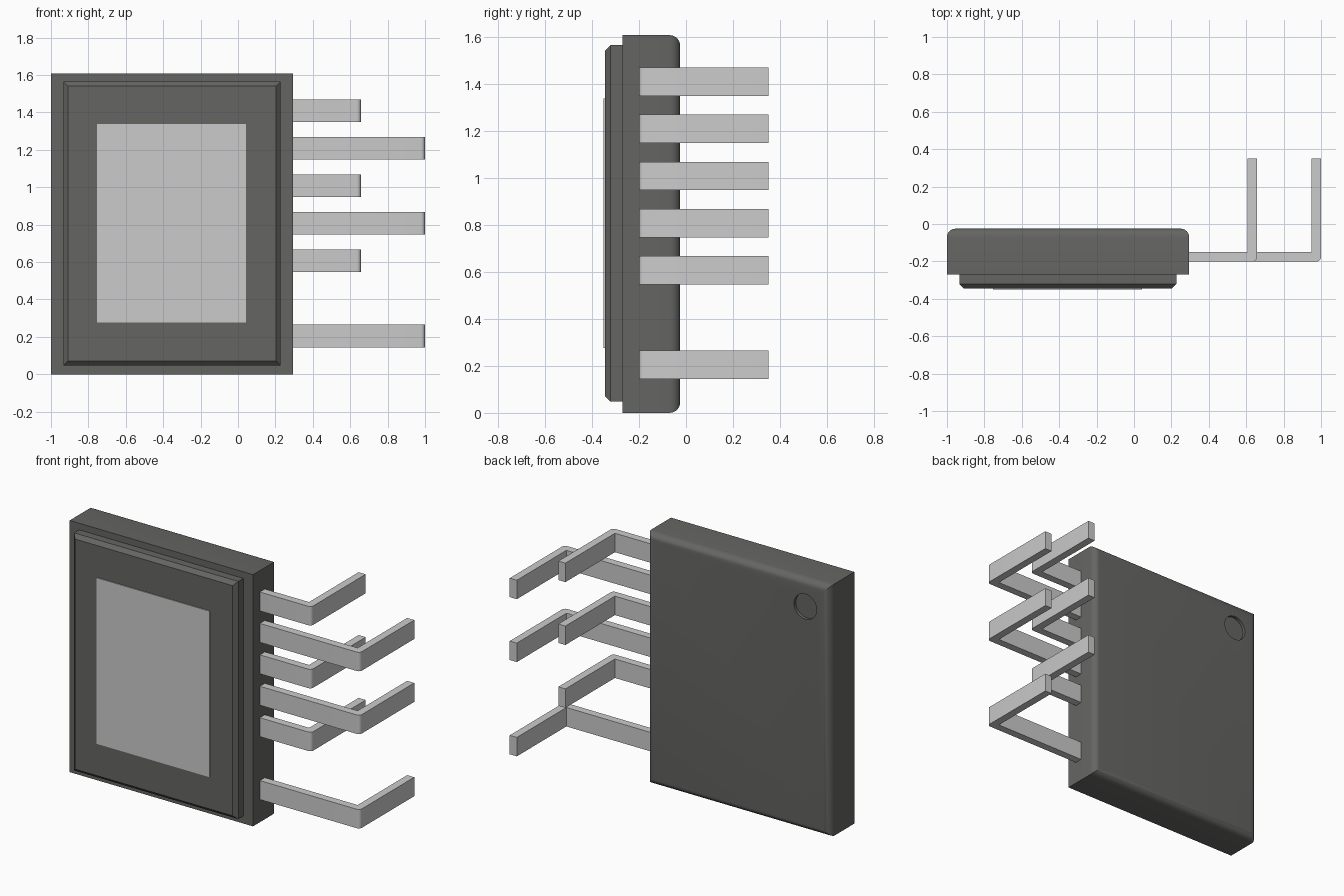
import bpy, bmesh, math
from mathutils import Matrix, Vector

if "Cube" in bpy.data.objects:
    bpy.data.objects.remove(bpy.data.objects["Cube"])


def material(name, value):
    m = bpy.data.materials.new(name)
    m.diffuse_color = (value, value, value * 0.97, 1)
    m.use_nodes = True
    m.node_tree.nodes["Principled BSDF"].inputs["Base Color"].default_value = m.diffuse_color
    return m


DARK = material("dark_plastic", 0.13)
METAL = material("light_metal", 0.62)


def finish(bm, name, mat, smooth=False):
    bmesh.ops.recalc_face_normals(bm, faces=bm.faces)
    me = bpy.data.meshes.new(name)
    bm.to_mesh(me)
    bm.free()
    ob = bpy.data.objects.new(name, me)
    bpy.context.collection.objects.link(ob)
    me.materials.append(mat)
    if smooth:
        shade(ob)
    return ob


def shade(ob):
    bpy.ops.object.select_all(action='DESELECT')
    ob.select_set(True)
    bpy.context.view_layer.objects.active = ob
    bpy.ops.object.shade_smooth_by_angle(angle=math.radians(30))


def box_bm(lo, hi):
    lo, hi = Vector(lo), Vector(hi)
    bm = bmesh.new()
    bmesh.ops.create_cube(bm, size=1, matrix=Matrix.Translation((lo + hi) / 2)
                          @ Matrix.Diagonal((*(hi - lo), 1)))
    return bm


def bevel_y_side(bm, y, amount, segments):
    edges = [e for e in bm.edges if all(abs(v.co.y - y) < 1e-4 for v in e.verts)]
    bmesh.ops.bevel(bm, geom=edges, offset=amount, segments=segments,
                    profile=0.5, affect='EDGES')


# Main housing with rounded back edges
bm = box_bm((-1, -0.27, 0), (0.295, -0.025, 1.607))
bevel_y_side(bm, -0.025, 0.045, 6)
body = finish(bm, "housing", DARK)

# Round orientation dimple sunk into the back
bm = bmesh.new()
bmesh.ops.create_cone(bm, cap_ends=True, segments=40, radius1=0.08, radius2=0.08, depth=0.1,
                      matrix=Matrix.Translation((-0.825, 0.005, 1.432))
                      @ Matrix.Rotation(math.pi / 2, 4, 'X'))
cutter = finish(bm, "dimple_cutter", DARK)
cutter.hide_render = True
mod = body.modifiers.new("dimple", 'BOOLEAN')
mod.object = cutter
mod.operation = 'DIFFERENCE'
mod.solver = 'EXACT'
bpy.context.view_layer.objects.active = body
bpy.ops.object.modifier_apply(modifier=mod.name)
bpy.data.objects.remove(cutter)
shade(body)

# Raised front plate with chamfered rim
bm = box_bm((-0.933, -0.345, 0.048), (0.227, -0.265, 1.565))
bevel_y_side(bm, -0.345, 0.024, 1)
finish(bm, "front_plate", DARK)

# Exposed metal pad
finish(box_bm((-0.755, -0.35, 0.277), (0.043, -0.335, 1.337)), "heat_pad", METAL)


# Bent leads: L profile extruded along z
def lead(name, x_end, zc, t=0.05, w=0.121, r=0.022):
    x0, y0 = 0.27, -0.2
    arc = [(x_end - r + r * math.sin(a), y0 + r - r * math.cos(a))
           for a in (i * math.pi / 10 for i in range(6))]
    prof = [(x0, y0)] + arc + [(x_end, 0.35), (x_end - t, 0.35),
                               (x_end - t, y0 + t), (x0, y0 + t)]
    bm = bmesh.new()
    face = bm.faces.new([bm.verts.new((x, y, zc - w / 2)) for x, y in prof])
    ext = bmesh.ops.extrude_face_region(bm, geom=[face])
    verts = [g for g in ext["geom"] if isinstance(g, bmesh.types.BMVert)]
    bmesh.ops.translate(bm, verts=verts, vec=(0, 0, w))
    finish(bm, name, METAL, smooth=True)


for slot in (0, 2, 3, 4, 5, 6):
    is_long = slot in (0, 3, 5)
    lead(f"lead_{slot + 1}", 1.0 if is_long else 0.657, 0.205 + slot * 0.2007)
